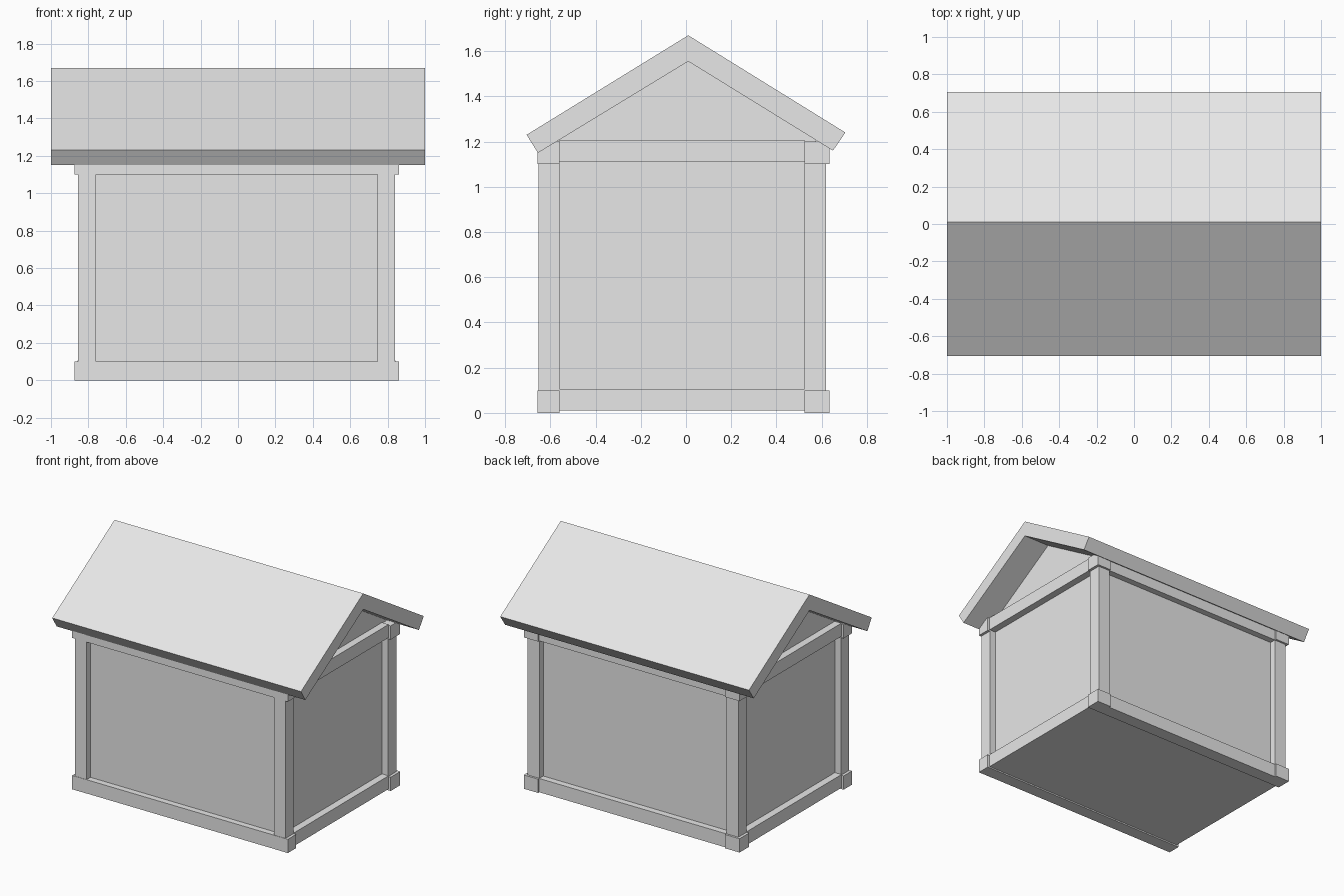
import bpy, bmesh

if "Cube" in bpy.data.objects:
    bpy.data.objects.remove(bpy.data.objects["Cube"], do_unlink=True)

grey = bpy.data.materials.new("light_grey")
grey.use_nodes = True
grey.diffuse_color = (0.8, 0.8, 0.8, 1)
grey.node_tree.nodes["Principled BSDF"].inputs["Base Color"].default_value = (0.8, 0.8, 0.8, 1)


def prism(name, profile, x0, x1):
    """Extrude a (y, z) outline along x."""
    bm = bmesh.new()
    face = bm.faces.new([bm.verts.new((x0, y, z)) for y, z in profile])
    ext = bmesh.ops.extrude_face_region(bm, geom=[face])
    moved = [v for v in ext["geom"] if isinstance(v, bmesh.types.BMVert)]
    bmesh.ops.translate(bm, verts=moved, vec=(x1 - x0, 0, 0))
    bmesh.ops.recalc_face_normals(bm, faces=bm.faces[:])
    mesh = bpy.data.meshes.new(name)
    bm.to_mesh(mesh)
    bm.free()
    mesh.materials.append(grey)
    obj = bpy.data.objects.new(name, mesh)
    bpy.context.collection.objects.link(obj)
    return obj


def box(name, x, y, z):
    (y0, y1), (z0, z1) = y, z
    return prism(name, [(y0, z0), (y1, z0), (y1, z1), (y0, z1)], *x)


# Walls with gables, recessed behind the timber frame
prism("walls", [(-0.61, 0.01), (0.575, 0.01), (0.575, 1.21), (0.01, 1.56), (-0.61, 1.19)],
      -0.805, 0.79)

# Pitched roof
prism("roof", [(-0.705, 1.23), (0.01, 1.67), (0.705, 1.24),
               (0.65, 1.16), (0.01, 1.555), (-0.655, 1.15)], -1, 1)

# Corner posts with square blocks at foot and head
sides_x = {"right": ((-0.855, -0.76), (-0.875, -0.76)),
           "left": ((0.745, 0.84), (0.745, 0.86))}
sides_y = {"front": ((-0.653, -0.56), (-0.656, -0.56)),
           "back": ((0.525, 0.62), (0.525, 0.635))}
levels = {"foot": (0, 0.1), "head": (1.1, 1.2)}
for sx, (post_x, block_x) in sides_x.items():
    for sy, (post_y, block_y) in sides_y.items():
        box(f"{sy}_{sx}_post", post_x, post_y, (0.05, 1.15))
        for level, z in levels.items():
            box(f"{sy}_{sx}_{level}_block", block_x, block_y, z)

# Horizontal beams between the blocks
for level, z in levels.items():
    box(f"front_{level}_beam", (-0.76, 0.745), (-0.655, -0.56), z)
    box(f"back_{level}_beam", (-0.76, 0.745), (0.525, 0.622), z)
    raised = (z[0] + 0.01, z[1] + 0.006)
    box(f"right_{level}_beam", (-0.858, -0.76), (-0.56, 0.525), raised)
    box(f"left_{level}_beam", (0.745, 0.843), (-0.56, 0.525), raised)
